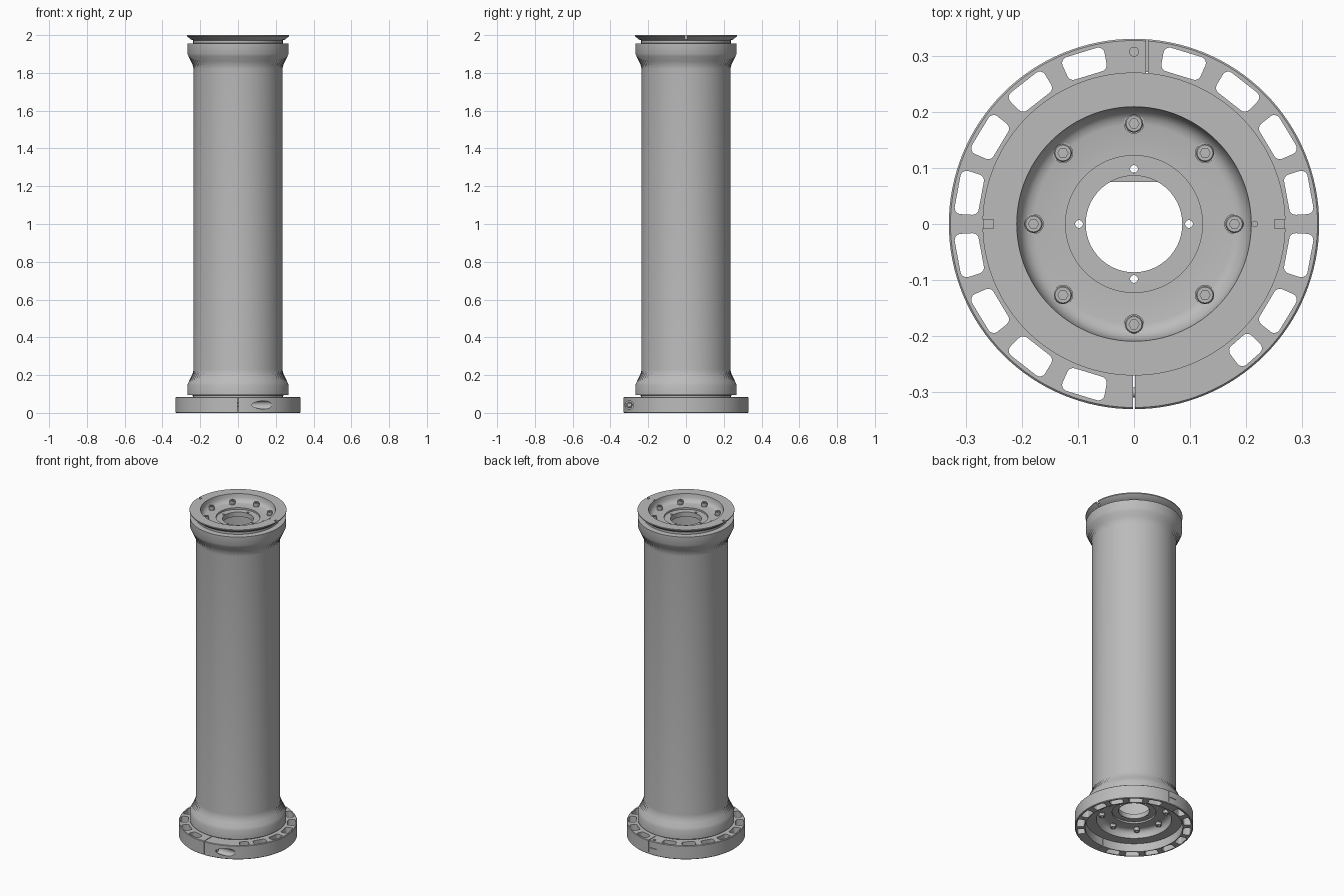
import bpy, bmesh, math
from mathutils import Matrix, Vector

if "Cube" in bpy.data.objects:
    bpy.data.objects.remove(bpy.data.objects["Cube"])

MIRROR = 2.05  # top end and bottom end mirror as z -> MIRROR - z

grey = bpy.data.materials.new("machined_grey")
grey.use_nodes = True
grey.diffuse_color = (0.5, 0.5, 0.5, 1)
grey.node_tree.nodes["Principled BSDF"].inputs["Base Color"].default_value = (0.5, 0.5, 0.5, 1)


def finish(name, bm):
    bmesh.ops.recalc_face_normals(bm, faces=bm.faces)
    me = bpy.data.meshes.new(name)
    bm.to_mesh(me)
    bm.free()
    me.materials.append(grey)
    ob = bpy.data.objects.new(name, me)
    bpy.context.collection.objects.link(ob)
    return ob


def smooth(ob):
    bpy.ops.object.select_all(action='DESELECT')
    ob.select_set(True)
    bpy.context.view_layer.objects.active = ob
    bpy.ops.object.shade_smooth_by_angle(angle=math.radians(30))


def lathe(profile, segs, shape=None, closed=True):
    """Spin a (radius, z) profile; shape may vary the radius by column."""
    bm = bmesh.new()
    cols = []
    for i in range(segs):
        a = math.tau * i / segs
        col = []
        for r, z in profile:
            q = shape(r, z, i) if shape else r
            col.append(bm.verts.new((q * math.cos(a), q * math.sin(a), z)))
        cols.append(col)
    n = len(profile)
    for i in range(segs):
        p, q = cols[i], cols[(i + 1) % segs]
        for j in range(n if closed else n - 1):
            k = (j + 1) % n
            bm.faces.new((p[j], q[j], q[k], p[k]))
    if not closed:
        bmesh.ops.remove_doubles(bm, verts=bm.verts, dist=1e-6)
    return bm


def box(bm, lo, hi):
    lo, hi = Vector(lo), Vector(hi)
    m = Matrix.Translation((lo + hi) / 2) @ Matrix.Diagonal((*(hi - lo), 1))
    bmesh.ops.create_cube(bm, size=1, matrix=m)


def rod(bm, start, end, radius, segs=20):
    a, b = Vector(start), Vector(end)
    turn = (b - a).to_track_quat('Z', 'Y').to_matrix().to_4x4()
    bmesh.ops.create_cone(bm, cap_ends=True, segments=segs, radius1=radius, radius2=radius,
                          depth=(b - a).length, matrix=Matrix.Translation((a + b) / 2) @ turn)


def arc_slot(bm, angle, width, r0=0.278, r1=0.321, corner=0.011):
    """Prism with a rounded outline that follows the ring."""
    mid = (r0 + r1) / 2
    half = math.radians(width) / 2 * mid
    pts = []
    for sx, sy, start in ((1, 1, 0), (-1, 1, 90), (-1, -1, 180), (1, -1, 270)):
        for step in range(5):
            t = math.radians(start + step * 22.5)
            s = sx * (half - corner) + corner * math.cos(t)
            r = mid + sy * ((r1 - r0) / 2 - corner) + corner * math.sin(t)
            a = math.radians(angle) + s / mid
            pts.append(bm.verts.new((r * math.cos(a), r * math.sin(a), -0.05)))
    face = bm.faces.new(pts)
    out = bmesh.ops.extrude_face_region(bm, geom=[face])
    moved = [g for g in out["geom"] if isinstance(g, bmesh.types.BMVert)]
    bmesh.ops.translate(bm, verts=moved, vec=(0, 0, 0.2))


def cut(ob, bm):
    cutter = finish("cutter", bm)
    cutter.hide_render = True
    mod = ob.modifiers.new("cut", 'BOOLEAN')
    mod.operation, mod.solver, mod.object = 'DIFFERENCE', 'EXACT', cutter
    mod.use_self = True
    bpy.context.view_layer.objects.active = ob
    bpy.ops.object.modifier_apply(modifier=mod.name)
    bpy.data.objects.remove(cutter)


# Hollow tube with flared collars, grooves, flanges and dished end plates
half = [(0.235, 1.82), (0.240, 1.842), (0.250, 1.862), (0.262, 1.888), (0.268, 1.902),
        (0.268, 1.955), (0.237, 1.957), (0.237, 1.972), (0.25, 1.977), (0.27, 1.994),
        (0.27, 2.0), (0.209, 2.0), (0.206, 1.98), (0.200, 1.966), (0.190, 1.957),
        (0.178, 1.954), (0.122, 1.954), (0.122, 1.944), (0.086, 1.944), (0.086, 1.915),
        (0.22, 1.915)]
profile = half + [(r, MIRROR - z) for r, z in reversed(half)]


def flutes(r, z, i):
    end = max(z, MIRROR - z)
    return r - 0.005 if i % 2 and r > 0.23 and 1.84 < end < 1.87 else r


tube = finish("tube_body", lathe(profile, 144, flutes))

# Dowel holes, locating hole and rim notches in the end plates
bm = bmesh.new()
for i in range(4):
    a = math.tau * i / 4
    x, y = 0.098 * math.cos(a), 0.098 * math.sin(a)
    rod(bm, (x, y, 0), (x, y, 2.1), 0.007)
rod(bm, (0.215, 0, 1.98), (0.215, 0, 2.05), 0.005)
for s in (-1, 1):
    box(bm, (min(s * 0.25, s * 0.3), -0.008, 1.966), (max(s * 0.25, s * 0.3), 0.008, 2.02))
cut(tube, bm)
smooth(tube)

# Flat in the lower centre bore
bm = bmesh.new()
box(bm, (-0.046, 0.075, 0.115), (0.046, 0.092, 0.132))
finish("bore_flat", bm)

# Socket head bolts on both end plates
bolt_profile = [(0, 0), (0.018, 0), (0.018, 0.003), (0.016, 0.003), (0.016, 0.017),
                (0.014, 0.02), (0.009, 0.02), (0.009, 0.01), (0, 0.01)]


def hex_socket(r, z, i):
    if r != 0.009:
        return r
    return r * math.cos(math.pi / 6) / math.cos(math.radians(i * 15 % 60 - 30))


bolt = finish("top_bolt", lathe(bolt_profile, 24, hex_socket, closed=False))
smooth(bolt)
mesh = bolt.data
bpy.data.objects.remove(bolt)
for name, z, flip in (("top_bolt", 1.954, 0), ("bottom_bolt", MIRROR - 1.954, math.pi)):
    for i in range(8):
        a = math.tau * i / 8
        ob = bpy.data.objects.new(f"{name}_{i + 1}", mesh)
        ob.location = (0.179 * math.cos(a), 0.179 * math.sin(a), z)
        ob.rotation_euler = (flip, 0, 0)
        bpy.context.collection.objects.link(ob)

# Clamp ring around the bottom flange
ring = finish("clamp_ring", lathe([(0.327, 0), (0.33, 0.003), (0.33, 0.082), (0.327, 0.085),
                                   (0.25, 0.085), (0.25, 0.077), (0.272, 0.057),
                                   (0.272, 0)], 128))
bm = bmesh.new()
for a in (10.5, 31, 52, 73):
    for angle in (a, 180 - a, 180 + a):
        arc_slot(bm, angle, 14.5)
for angle, width in ((-10.5, 14.5), (-31, 14.5), (-48.5, 10)):
    arc_slot(bm, angle, width)
box(bm, (-0.002, -0.34, -0.01), (0.002, -0.24, 0.1))       # front split
rod(bm, (0.05, -0.3, 0.042), (0.3, -0.3, 0.042), 0.022, 32)  # screw pocket
box(bm, (0.021, 0.262, 0.012), (0.025, 0.34, 0.1))         # hinge joint
box(bm, (-0.03, 0.295, 0.041), (0.015, 0.34, 0.044))       # hinge knuckle line
rod(bm, (0, 0.307, 0.075), (0, 0.307, 0.1), 0.008)         # hinge pin hole
cut(ring, bm)
smooth(ring)

# Clamp screw lying in the pocket
bm = lathe(bolt_profile, 24, hex_socket, closed=False)
bmesh.ops.transform(bm, verts=bm.verts, matrix=Matrix.Translation((0.05, -0.3, 0.042))
                    @ Matrix.Rotation(math.pi / 2, 4, 'Y'))
rod(bm, (-0.04, -0.3, 0.042), (0.052, -0.3, 0.042), 0.009)
smooth(finish("clamp_screw", bm))
